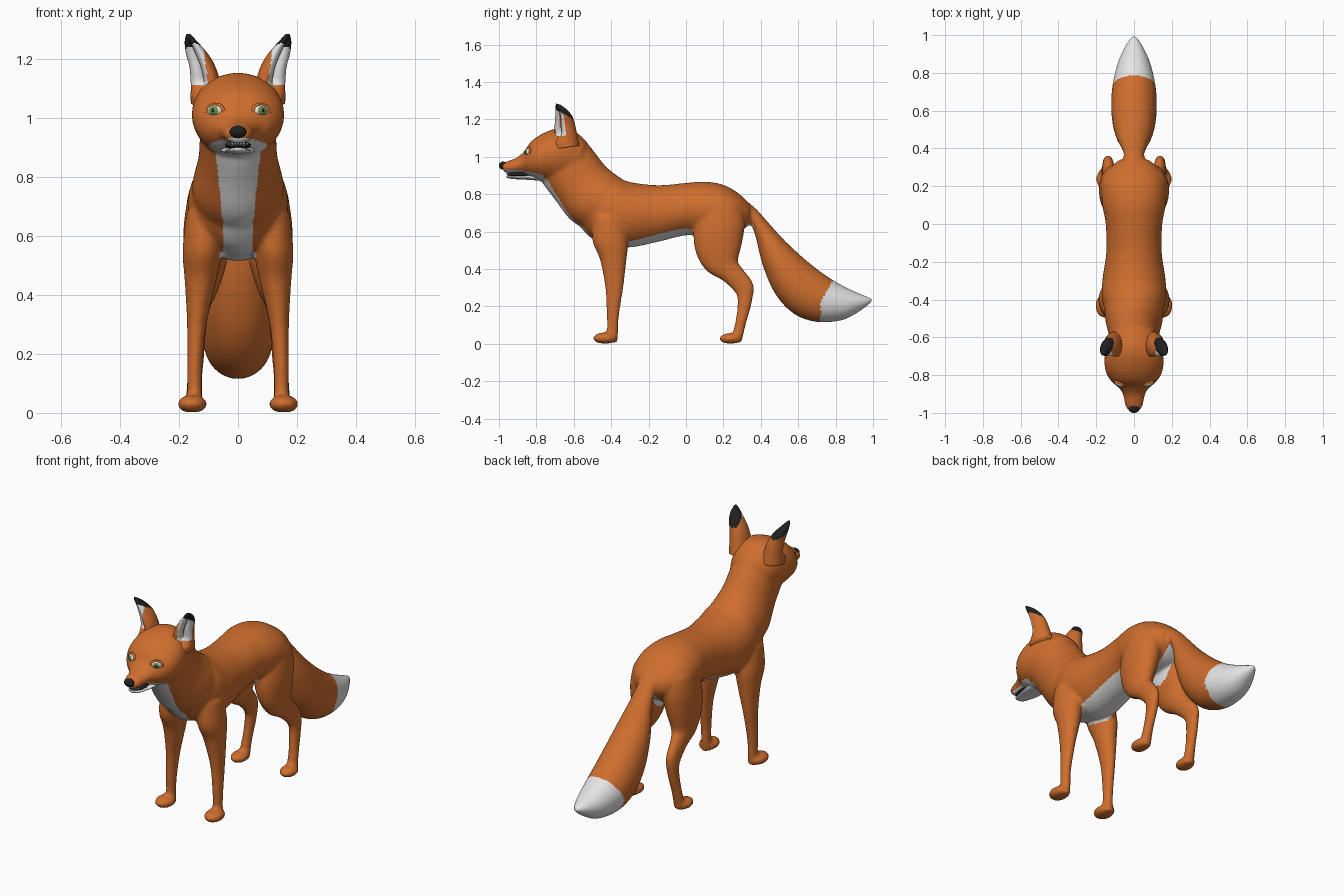
import bpy
import bmesh
import math
from mathutils import Vector, Matrix
from mathutils.bvhtree import BVHTree

if "Cube" in bpy.data.objects:
    bpy.data.objects.remove(bpy.data.objects["Cube"], do_unlink=True)


def material(name, r, g, b):
    m = bpy.data.materials.new(name)
    m.use_nodes = True
    m.diffuse_color = (r, g, b, 1)
    shader = m.node_tree.nodes["Principled BSDF"]
    shader.inputs["Base Color"].default_value = (r, g, b, 1)
    shader.inputs["Roughness"].default_value = 0.7
    return m


orange = material("orange fur", .62, .155, .027)
white = material("white fur", .78, .78, .78)
black = material("black", .015, .015, .015)
green = material("iris green", .16, .26, .07)


def spline(p, q, r, s, t):
    """Catmull-Rom blend of four equal-length stations."""
    return [b + t / 2 * (c - a + t * (2 * a - 5 * b + 4 * c - d + t * (3 * (b - c) + d - a)))
            for a, b, c, d in zip(p, q, r, s)]


def loft(bm, stations, side=1, cx=0, sub=5, n=32, dent=None):
    """Skin ellipses. Station: centre x, half width, then two opposite (y, z) rim points."""
    last = len(stations) - 1
    rows = [spline(stations[max(i - 1, 0)], stations[i], stations[i + 1],
                   stations[min(i + 2, last)], k / sub)
            for i in range(last) for k in range(sub)] + [stations[-1]]
    rings = []
    for x, w, ya, za, yb, zb in rows:
        ring = []
        for j in range(n):
            t = math.tau * j / n
            f = dent(t, (za + zb) / 2) if dent else 1
            c, s = f * math.cos(t) / 2, f * math.sin(t)
            ring.append(bm.verts.new((side * (x + w * s),
                                      (ya + yb) / 2 + c * (ya - yb),
                                      (za + zb) / 2 + c * (za - zb))))
        rings.append(ring)
    faces = [bm.faces.new((a[j], a[(j + 1) % n], b[(j + 1) % n], b[j]))
             for a, b in zip(rings, rings[1:]) for j in range(n)]
    faces += [bm.faces.new(rings[0]), bm.faces.new(rings[-1])]
    bmesh.ops.recalc_face_normals(bm, faces=faces)


def ball(bm, centre, radii, rot=Matrix()):
    mat = Matrix.Translation(centre) @ rot @ Matrix.Diagonal((*radii, 1))
    bmesh.ops.create_uvsphere(bm, u_segments=32, v_segments=20, radius=1, matrix=mat)


def finish(name, bm, mats, rule=None):
    me = bpy.data.meshes.new(name)
    bm.to_mesh(me)
    bm.free()
    ob = bpy.data.objects.new(name, me)
    bpy.context.collection.objects.link(ob)
    paint(me, mats, rule)
    return ob


def paint(me, mats, rule=None):
    me.materials.clear()
    for m in mats:
        me.materials.append(m)
    for p in me.polygons:
        p.use_smooth = True
        p.material_index = rule(p.center, p.normal) if rule else 0


# Body, neck, head, tail and legs, fused into one skin
trunk = [(0, .08, -.57, .82, -.57, .63), (0, .14, -.5, .88, -.5, .56),
         (0, .168, -.4, .9, -.4, .53), (0, .168, -.3, .865, -.3, .515),
         (0, .147, -.15, .848, -.15, .545), (0, .15, 0, .86, 0, .58),
         (0, .168, .1, .867, .1, .57), (0, .17, .2, .85, .2, .57),
         (0, .14, .28, .805, .28, .59), (0, .08, .34, .75, .34, .64)]
neck = [(0, .15, -.27, .84, -.52, .6), (0, .155, -.34, .88, -.62, .665),
        (0, .135, -.425, .945, -.7, .77), (0, .13, -.485, 1.02, -.75, .835),
        (0, .13, -.54, 1.09, -.78, .88)]
head = [(0, .12, -.53, 1.08, -.62, .87), (0, .148, -.6, 1.14, -.72, .86),
        (0, .157, -.68, 1.153, -.78, .87), (0, .147, -.76, 1.127, -.82, .885),
        (0, .115, -.825, 1.085, -.85, .9), (0, .078, -.865, 1.03, -.875, .912),
        (0, .058, -.905, .995, -.905, .913), (0, .05, -.95, .978, -.945, .913),
        (0, .04, -.985, .962, -.975, .918)]
tail = [(0, .08, .26, .8, .28, .64), (0, .055, .36, .735, .345, .635),
        (0, .065, .43, .66, .375, .56), (0, .095, .52, .56, .41, .42),
        (0, .115, .61, .475, .475, .27), (0, .121, .7, .4, .57, .165),
        (0, .113, .79, .338, .69, .118), (0, .085, .88, .29, .83, .125),
        (0, .047, .95, .26, .93, .175), (0, .01, 1, .24, .995, .225)]
front_leg = [(.105, .07, -.5, .68, -.33, .68), (.12, .068, -.5, .55, -.31, .55),
             (.127, .054, -.46, .45, -.318, .45), (.14, .033, -.432, .3, -.335, .3),
             (.147, .026, -.424, .15, -.358, .15), (.147, .025, -.424, .06, -.362, .06),
             (.15, .032, -.43, .008, -.368, .008)]
hind_leg = [(.085, .085, .07, .74, .3, .74), (.1, .085, .04, .6, .315, .65),
            (.11, .072, .055, .48, .3, .54), (.12, .052, .11, .39, .278, .445),
            (.13, .038, .2, .335, .3, .405), (.137, .03, .265, .27, .36, .32),
            (.14, .027, .275, .21, .352, .22), (.147, .026, .26, .1, .322, .11),
            (.15, .032, .235, .008, .297, .008)]

bm = bmesh.new()
for part in (trunk, neck, head, tail):
    loft(bm, part)
for side in (1, -1):
    loft(bm, front_leg, side)
    loft(bm, hind_leg, side)
    ball(bm, (side * .155, -.432, .03), (.05, .065, .031))
    ball(bm, (side * .155, .238, .028), (.045, .06, .029))
# Flat soles
for v in bm.verts:
    v.co.z = max(v.co.z, .002)
fox = finish("fox_body", bm, [orange])

remesh = fox.modifiers.new("fuse", 'REMESH')
remesh.mode = 'VOXEL'
remesh.voxel_size = .009
soften = fox.modifiers.new("soften", 'SMOOTH')
soften.factor = .5
soften.iterations = 8
evaluated = fox.evaluated_get(bpy.context.evaluated_depsgraph_get())
skin = bpy.data.meshes.new_from_object(evaluated)
fox.modifiers.clear()
fox.data = skin


def fur(c, n):
    x, y, z = abs(c.x), c.y, c.z
    tail_tip = y > .72 + max(0, z - .22) * .55
    chin = y < -.76 and z < .93 - .25 * max(0, y + .88) and (n.z < .3 or z < .915)
    bib = y < -.44 and .51 < z < .9 and n.y < -.1 and x < .052 + .1 * max(0, z - .65)
    belly = -.45 < y < .06 and z > .5 and n.z < -.35 and x < .1
    rump = .06 <= y < .36 and .5 < z < .66 and n.z < -.1 and x < .04
    return int(tail_tip or chin or bib or belly or rump)


paint(skin, [orange, white], fur)

# Cupped ears with black tips and white insides
ear = [(.1, .06, -.71, 1.04, -.57, 1.06), (.108, .054, -.715, 1.1, -.58, 1.11),
       (.121, .046, -.715, 1.16, -.595, 1.18), (.139, .039, -.71, 1.21, -.61, 1.22),
       (.158, .024, -.705, 1.255, -.64, 1.255), (.168, .008, -.695, 1.285, -.675, 1.28)]


def cup(t, z):
    depth = max(0, min(1, (z - 1.08) / .05, (1.285 - z) / .04))
    return 1 - .85 * depth * max(0, math.cos(t - .55)) ** 3


for side, word in ((1, "left"), (-1, "right")):
    def ear_colour(c, n):
        if c.z > 1.232 - .55 * (c.y + .66):
            return 2
        # Inside of the cup lies well within the rim and looks forwards
        mid = Vector((side * (.108 + .32 * (c.z - 1.1)), -.648))
        forward = (c.xy - mid).dot(Vector((side * .45, -.9)))
        return int(c.z > 1.11 and n.y < -.1 and -.01 < forward < .05
                   and side * c.x > .1 + .12 * (c.z - 1.1))
    bm = bmesh.new()
    loft(bm, ear, side, sub=8, n=48, dent=cup)
    finish(word + "_ear", bm, [orange, white, black], ear_colour)

# Eyes set on the face, each with a lid ring
tree = BVHTree.FromPolygons([v.co for v in skin.vertices],
                            [p.vertices for p in skin.polygons])
for side, word in ((1, "left"), (-1, "right")):
    hit = tree.ray_cast(Vector((side * .08, -2, 1.025)), Vector((0, 1, 0)))[0]
    look = Vector((side * .45, -1, .1)).normalized()
    turn = look.to_track_quat('Z', 'Y').to_matrix().to_4x4()
    centre = hit - look * .012

    def eye_colour(c, n):
        facing = (c - centre).normalized().dot(look)
        return 2 if facing > .97 else 1 if facing > .76 else 0
    bm = bmesh.new()
    ball(bm, centre, (.03, .021, .025), turn)
    finish(word + "_eye", bm, [white, green, black], eye_colour)

    bpy.ops.mesh.primitive_torus_add(major_radius=.029, minor_radius=.007,
                                     major_segments=32, minor_segments=10)
    lid = bpy.context.object
    lid.name = word + "_eyelid"
    lid.matrix_world = (Matrix.Translation(hit - look * .006) @ turn
                        @ Matrix.Diagonal((1, .76, 1, 1)))
    paint(lid.data, [orange])

# Nose
bm = bmesh.new()
ball(bm, (0, -.978, .953), (.029, .022, .021))
finish("nose", bm, [black])

# Lower jaw, dark mouth and teeth
bm = bmesh.new()
loft(bm, [(0, .06, -.78, .915, -.78, .872), (0, .052, -.85, .9, -.85, .877),
          (0, .04, -.91, .898, -.91, .88), (0, .03, -.945, .9, -.945, .884),
          (0, .012, -.96, .9, -.96, .89)])
finish("lower_jaw", bm, [white])
bm = bmesh.new()
ball(bm, (0, -.89, .907), (.044, .068, .014))
finish("mouth", bm, [black])
bm = bmesh.new()
for i in range(-3, 4):
    size = .013 if abs(i) == 2 else .007
    spot = (i * .01, -.957 + .002 * i * i, .913 - size / 2)
    bmesh.ops.create_cone(bm, cap_ends=True, segments=8, radius1=0, radius2=.004,
                          depth=size * 1.6, matrix=Matrix.Translation(spot))
finish("teeth", bm, [white])
